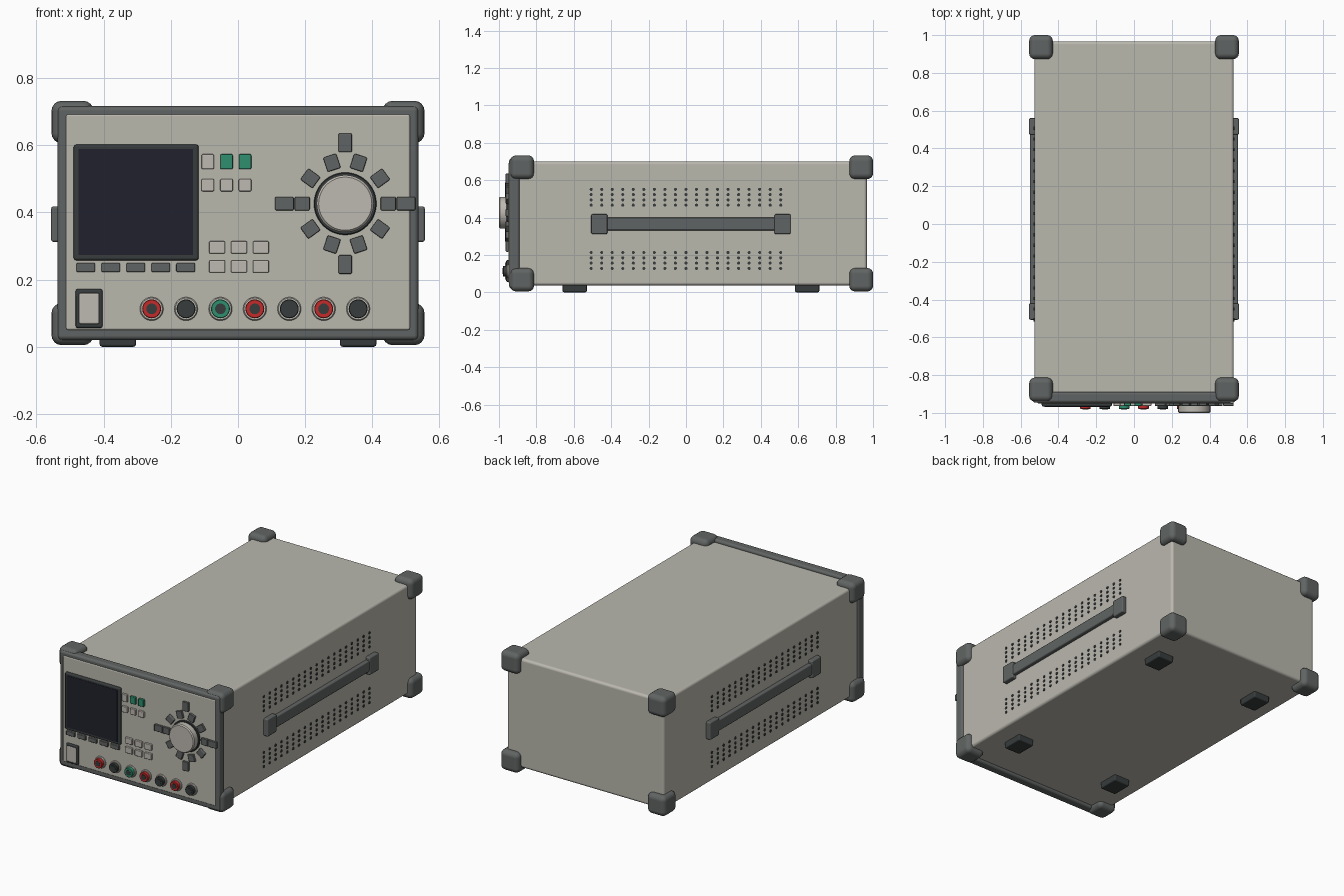
import bpy, bmesh, math
from mathutils import Matrix, Vector

if "Cube" in bpy.data.objects:
    bpy.data.objects.remove(bpy.data.objects["Cube"])


def material(name, hexa):
    m = bpy.data.materials.new(name)
    c = [int(hexa[i:i + 2], 16) / 255 for i in (0, 2, 4)]
    m.diffuse_color = [((v + 0.055) / 1.055) ** 2.4 if v > 0.04 else v / 12.92 for v in c] + [1]
    m.use_nodes = True
    m.node_tree.nodes["Principled BSDF"].inputs["Base Color"].default_value = m.diffuse_color
    return m


SHELL = material("warm grey shell", "BAB8AE")
KEY = material("light key", "BEB9B1")
RUBBER = material("grey rubber", "606463")
DARK = material("dark trim", "373C3C")
GLASS = material("navy glass", "20212C")
GREEN = material("green", "2F9070")
RED = material("red", "C42B2B")


def finish(bm, name, mat, bevel=0, segments=2):
    me = bpy.data.meshes.new(name)
    bmesh.ops.recalc_face_normals(bm, faces=bm.faces)
    bm.to_mesh(me)
    bm.free()
    me.materials.append(mat)
    ob = bpy.data.objects.new(name, me)
    bpy.context.collection.objects.link(ob)
    bpy.context.view_layer.objects.active = ob
    ob.select_set(True)
    bpy.ops.object.shade_smooth_by_angle(angle=math.radians(35))
    ob.select_set(False)
    if bevel:
        b = ob.modifiers.new("Bevel", "BEVEL")
        b.width, b.segments, b.limit_method = bevel, segments, "ANGLE"
        b.harden_normals = True
    return ob


def boxes(name, mat, items, bevel=0, segments=2):
    """items: (x0, x1, y0, y1, z0, z1)"""
    bm = bmesh.new()
    for x0, x1, y0, y1, z0, z1 in items:
        m = Matrix.Translation(((x0 + x1) / 2, (y0 + y1) / 2, (z0 + z1) / 2))
        bmesh.ops.create_cube(bm, size=1, matrix=m @ Matrix.Diagonal((x1 - x0, y1 - y0, z1 - z0, 1)))
    return finish(bm, name, mat, bevel, segments)


def keys(name, mat, items, front=-0.962, bevel=0.004):
    """front panel keys, items: (x, z, width, height, turn)"""
    bm = bmesh.new()
    for x, z, w, h, turn in items:
        m = Matrix.Translation((x, (front + PANEL) / 2, z)) @ Matrix.Rotation(-turn, 4, "Y")
        bmesh.ops.create_cube(bm, size=1, matrix=m @ Matrix.Diagonal((w, PANEL - front + 0.004, h, 1)))
    return finish(bm, name, mat, bevel)


def turned(name, mat, centres, profile, n=32):
    """lathe (radius, y) profile around the y axis at each (x, z)"""
    bm = bmesh.new()
    for x, z in centres:
        rings = [[bm.verts.new((x + r * math.cos(a), y, z + r * math.sin(a)))
                  for a in (2 * math.pi * i / n for i in range(n))] for r, y in profile]
        for a, b in zip(rings, rings[1:]):
            for i in range(n):
                bm.faces.new((a[i], a[(i + 1) % n], b[(i + 1) % n], b[i]))
        bm.faces.new(rings[-1])
        bm.faces.new(rings[0])
    return finish(bm, name, mat)


PANEL = -0.95

# case, bezel and front panel
boxes("case", SHELL, [(-0.528, 0.528, -0.9, 0.967, 0.037, 0.70)], 0.016, 3)
boxes("front_bezel", RUBBER, [(-0.537, 0.537, -0.946, -0.89, 0.02, 0.716)], 0.014, 3)
boxes("front_panel", SHELL, [(-0.512, 0.512, PANEL, -0.93, 0.05, 0.692)], 0.006)

# corner bumpers and feet
corners = []
for s in (-1, 1):
    for y0, y1 in ((-0.94, -0.813), (0.873, 1.0)):
        for z0, z1 in ((0.005, 0.13), (0.606, 0.732)):
            corners.append((*sorted((s * 0.43, s * 0.555)), y0, y1, z0, z1))
boxes("corner_bumpers", RUBBER, corners, 0.03, 4)
boxes("feet", DARK, [(*sorted((s * 0.303, s * 0.412)), y, y + 0.13, 0, 0.05)
                     for s in (-1, 1) for y in (-0.66, 0.583)], 0.008)

# side handles
for s, side in ((-1, "left"), (1, "right")):
    ends = [(*sorted((s * 0.52, s * 0.556)), y, y + 0.087, 0.312, 0.418) for y in (-0.507, 0.473)]
    boxes(side + "_handle_ends", RUBBER, ends, 0.007)
    boxes(side + "_handle_bar", RUBBER, [(*sorted((s * 0.52, s * 0.551)), -0.43, 0.48, 0.332, 0.4)], 0.008)

# vent holes as thin dots
bm = bmesh.new()
for s in (-1, 1):
    for top in (0.551, 0.213):
        for row in range(4):
            for col in range(19):
                m = Matrix.Translation((s * 0.528, -0.507 + col * 0.0563, top - row * 0.0283))
                bmesh.ops.create_cone(bm, cap_ends=True, segments=10, radius1=0.0085, radius2=0.0085,
                                      depth=0.008, matrix=m @ Matrix.Rotation(math.pi / 2, 4, "Y"))
finish(bm, "side_vents", DARK)

# display and soft keys
boxes("display_frame", DARK, [(-0.489, -0.117, -0.966, -0.94, 0.257, 0.602)], 0.008)
boxes("display_glass", GLASS, [(-0.474, -0.134, -0.968, -0.963, 0.273, 0.588)])
keys("soft_keys", RUBBER, [(-0.453 + i * 0.0743, 0.236, 0.056, 0.027, 0) for i in range(5)])

# small key groups
cols = (-0.09, -0.034, 0.021)
keys("upper_keys", KEY, [(cols[0], 0.551, 0.037, 0.045, 0)] + [(x, 0.481, 0.038, 0.037, 0) for x in cols])
keys("green_keys", GREEN, [(x, 0.551, 0.037, 0.045, 0) for x in cols[1:]])
keys("lower_keys", KEY, [(x, z, 0.048, 0.037, 0) for x in (-0.062, 0.003, 0.068) for z in (0.296, 0.239)])

# dial with ring of keys and four outer keys
KX, KZ = 0.319, 0.426
ring = [(KX + 0.128 * math.cos(a), KZ + 0.128 * math.sin(a), 0.045, 0.041, a)
        for a in (math.radians(36 * i) for i in range(10))]
outer = [(KX + 0.181 * math.cos(a), KZ + 0.181 * math.sin(a), 0.056, 0.04, a)
         for a in (math.pi / 2 * i for i in range(4))]
keys("dial_keys", RUBBER, ring + outer)
turned("dial_skirt", DARK, [(KX, KZ)], [(0.093, -0.94), (0.093, -0.958), (0.09, -0.961)], 48)
turned("dial_knob", KEY, [(KX, KZ)], [(0.085, -0.94), (0.085, -0.994), (0.079, -1.0)], 48)

# power switch
boxes("power_frame", DARK, [(-0.483, -0.403, -0.962, -0.94, 0.056, 0.172)], 0.006)
boxes("power_rocker", KEY, [(-0.473, -0.413, -0.968, -0.95, 0.068, 0.16)], 0.005)

# terminals: pale collar, coloured ring, dark socket
posts = [(-0.257 + i * 0.1024, 0.113) for i in range(7)]
turned("terminal_collars", SHELL, posts, [(0.035, -0.94), (0.035, -0.955), (0.032, -0.959)])
for name, mat, picks in (("red_terminals", RED, (0, 3, 5)), ("green_terminal", GREEN, (2,)),
                         ("black_terminals", DARK, (1, 4, 6))):
    turned(name, mat, [posts[i] for i in picks], [(0.028, -0.95), (0.028, -0.977), (0.026, -0.979)])
turned("terminal_sockets", DARK, posts, [(0.016, -0.97), (0.016, -0.981)], 24)
